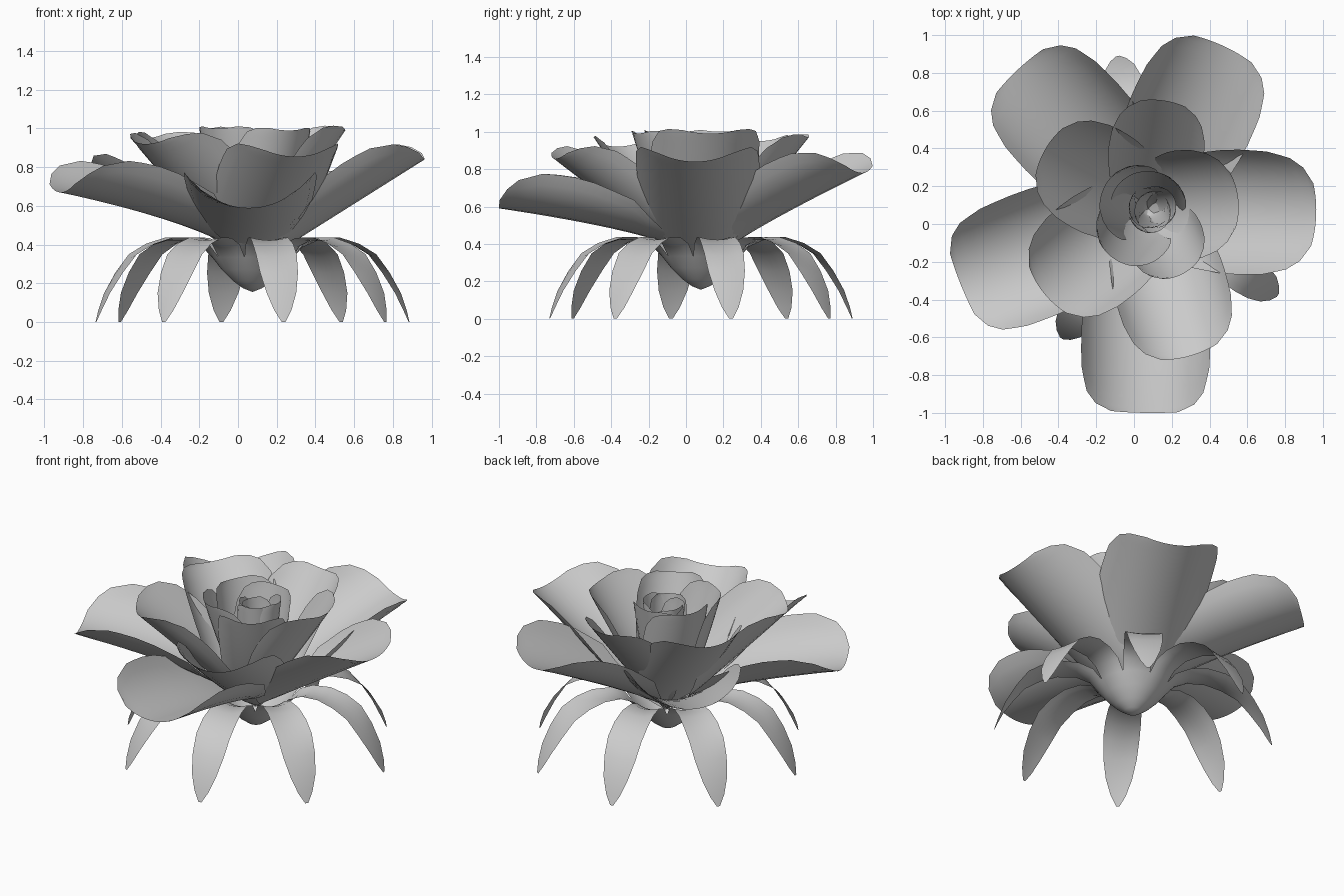
import bpy, bmesh, math
from mathutils import Vector

cube = bpy.data.objects.get("Cube")
if cube:
    bpy.data.objects.remove(cube, do_unlink=True)

grey = bpy.data.materials.new("soft_grey")
grey.use_nodes = True
colour = (0.6, 0.6, 0.6, 1)
grey.diffuse_color = colour
grey.node_tree.nodes["Principled BSDF"].inputs["Base Color"].default_value = colour

CENTRE = Vector((0.075, 0.08, 0))


def lerp_table(table, t):
    """Piecewise linear lookup in rows of (t, value)."""
    for (a, va), (b, vb) in zip(table, table[1:]):
        if t <= b:
            return va + (vb - va) * (t - a) / (b - a)
    return table[-1][1]


def add_sheet(bm, rows):
    """Join rows of points into a sheet of quads."""
    grid = [[bm.verts.new(p) for p in row] for row in rows]
    for low, high in zip(grid, grid[1:]):
        for j in range(len(low) - 1):
            bm.faces.new((low[j], low[j + 1], high[j + 1], high[j]))


def finish(name, bm):
    bmesh.ops.remove_doubles(bm, verts=bm.verts[:], dist=0.0005)
    mesh = bpy.data.meshes.new(name)
    bm.to_mesh(mesh)
    bm.free()
    mesh.materials.append(grey)
    obj = bpy.data.objects.new(name, mesh)
    bpy.context.collection.objects.link(obj)
    bpy.ops.object.select_all(action='DESELECT')
    obj.select_set(True)
    bpy.context.view_layer.objects.active = obj
    bpy.ops.object.shade_smooth_by_angle(angle=math.radians(50))


# Petal outline: share of the full half width along the length
OUTLINE = [(0, .06), (.1, .2), (.2, .52), (.35, .86), (.6, 1), (.8, .98), (.92, .83),
           (.97, .66), (1, .42)]
STEPS = [0, .05, .1, .15, .2, .27, .35, .45, .55, .65, .74, .81, .87, .92, .97, 1]
BASE_Z = 0.28


def petal(name, angle, reach, tip_z, half, curl, bulge, droop):
    """Tapered sheet, curled across its width and leaning out to reach."""
    a = math.radians(angle)
    out = Vector((math.cos(a), math.sin(a), 0))
    side = Vector((-out.y, out.x, 0))
    rise = tip_z - BASE_Z
    # The curl follows the slope of the outer half of the petal
    normal = (Vector((0, 0, reach)) - out * rise * droop).normalized()
    rows = []
    for t in STEPS:
        spine = CENTRE + out * reach * t ** bulge
        spine.z = BASE_Z + rise * t ** droop
        w = half * lerp_table(OUTLINE, t)
        row = []
        for j in range(-6, 7):
            turn = w * j / 6 / curl
            row.append(spine + side * curl * math.sin(turn) + normal * curl * (1 - math.cos(turn)))
        rows.append(row)
    bm = bmesh.new()
    add_sheet(bm, rows)
    finish(name, bm)


# Petals spiral inward: angle, reach, tip height, half width, droop
RINGS = {
    "outer_petal": (.37, 1, [(269, 1.08, .59, .44, .52), (202, 1.07, .67, .43, .56),
                             (133, 1.01, .74, .42, .7), (65, .95, .78, .42, .83),
                             (-2, .89, .84, .41, 1)]),
    "middle_petal": (.33, .96, [(-74, .81, .855, .38, 1), (-141, .71, .92, .39, 1),
                                (150, .63, .95, .35, 1), (82, .58, .97, .29, 1),
                                (6, .48, .99, .36, 1)]),
    "inner_petal": (.22, .65, [(-61, .39, .99, .27, 1), (-125, .32, 1.0, .27, 1),
                               (155, .26, 1.0, .27, 1), (85, .2, .99, .25, 1)]),
    "core_petal": (.11, .45, [(15, .15, .98, .19, 1), (-60, .13, .97, .19, 1),
                              (-130, .1, .96, .18, 1), (160, .07, .95, .17, 1)]),
}
for ring, (curl, bulge, petals) in RINGS.items():
    for i, (angle, reach, tip_z, half, droop) in enumerate(petals):
        petal(f"{ring}_{i + 1}", angle, reach, tip_z, half, curl, bulge, droop)

# Calyx: a cup that splits into eight drooping sepals (radius, height, half width)
SEPAL = [(0, .155, 0), (.05, .175, .021), (.1, .212, .041), (.16, .272, .066), (.21, .335, .085),
         (.26, .385, .087), (.34, .42, .09), (.45, .422, .1), (.55, .39, .107), (.64, .335, .108),
         (.71, .255, .1), (.77, .15, .078), (.805, .06, .045), (.825, 0, .01)]
bm = bmesh.new()
for k in range(8):
    middle = math.radians(11.25 + 45 * k)
    rows = []
    for r, z, w in SEPAL:
        lift = 0.015 if .22 < r < .7 else 0
        row = []
        for j in range(-3, 4):
            s = j / 3
            a = middle + (s * min(w / r, math.pi / 8) if r else 0)
            row.append(CENTRE + Vector((r * math.cos(a), r * math.sin(a), z + lift * s * s)))
        rows.append(row)
    add_sheet(bm, rows)
finish("calyx", bm)
